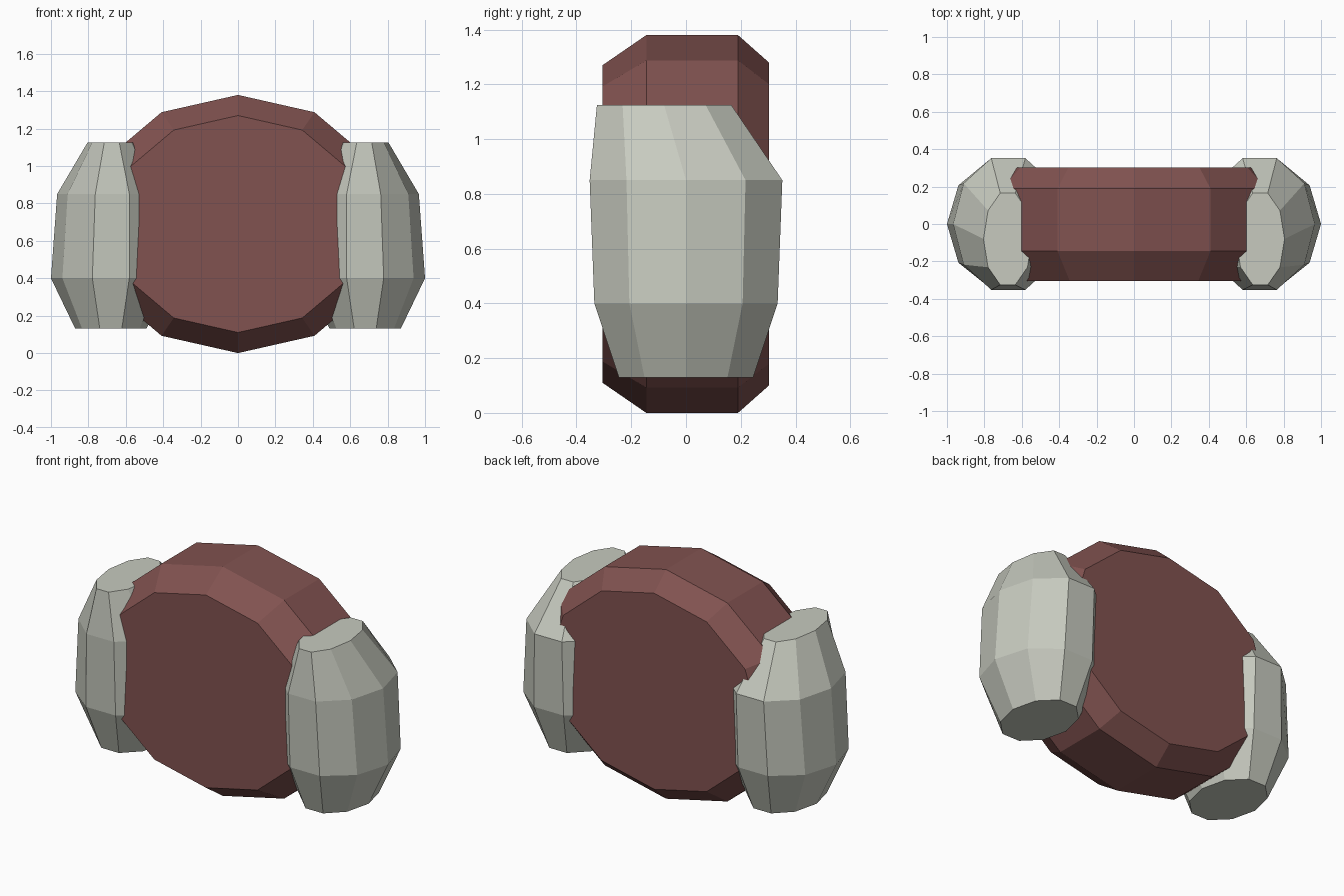
import bpy, bmesh
from math import sin, cos, pi

if "Cube" in bpy.data.objects:
    bpy.data.objects.remove(bpy.data.objects["Cube"])


def material(name, color):
    m = bpy.data.materials.new(name)
    m.diffuse_color = (*color, 1)
    m.use_nodes = True
    m.node_tree.nodes["Principled BSDF"].inputs["Base Color"].default_value = m.diffuse_color
    return m


def loft(name, rings, mat):
    """Skin a list of rings (lists of points) and cap both ends."""
    bm = bmesh.new()
    loops = [[bm.verts.new(p) for p in ring] for ring in rings]
    n = len(loops[0])
    for a, b in zip(loops, loops[1:]):
        for i in range(n):
            j = (i + 1) % n
            bm.faces.new((a[i], a[j], b[j], b[i]))
    bm.faces.new(loops[0])
    bm.faces.new(loops[-1])
    bmesh.ops.recalc_face_normals(bm, faces=bm.faces[:])
    mesh = bpy.data.meshes.new(name)
    bm.to_mesh(mesh)
    bm.free()
    mesh.materials.append(mat)
    ob = bpy.data.objects.new(name, mesh)
    bpy.context.collection.objects.link(ob)
    return ob


brown = material("brown", (0.22, 0.085, 0.08))
pale = material("pale_grey", (0.57, 0.59, 0.52))

# Central drum: 12 sides, axis along y, wider than tall; (y, z radius)
drum_profile = [(-0.305, 0.58), (-0.145, 0.69), (0.19, 0.69), (0.303, 0.59)]
drum_rings = [[(1.185 * r * sin(2 * pi * k / 12), y, 0.69 + r * cos(2 * pi * k / 12))
               for k in range(12)] for y, r in drum_profile]
loft("drum_body", drum_rings, brown)

# Side pods: 10 sides, upright; (z, centre x, centre y, radius x, radius y)
pod_profile = [(0.13, 0.68, 0, 0.19, 0.258),
               (0.40, 0.68, 0, 0.32, 0.352),
               (0.85, 0.672, 0, 0.295, 0.370),
               (1.125, 0.675, -0.08, 0.13, 0.258)]
for side, label in ((1, "right"), (-1, "left")):
    rings = [[(side * (cx + rx * cos(2 * pi * k / 10)), cy + ry * sin(2 * pi * k / 10), z)
              for k in range(10)] for z, cx, cy, rx, ry in pod_profile]
    loft(label + "_side_pod", rings, pale)
